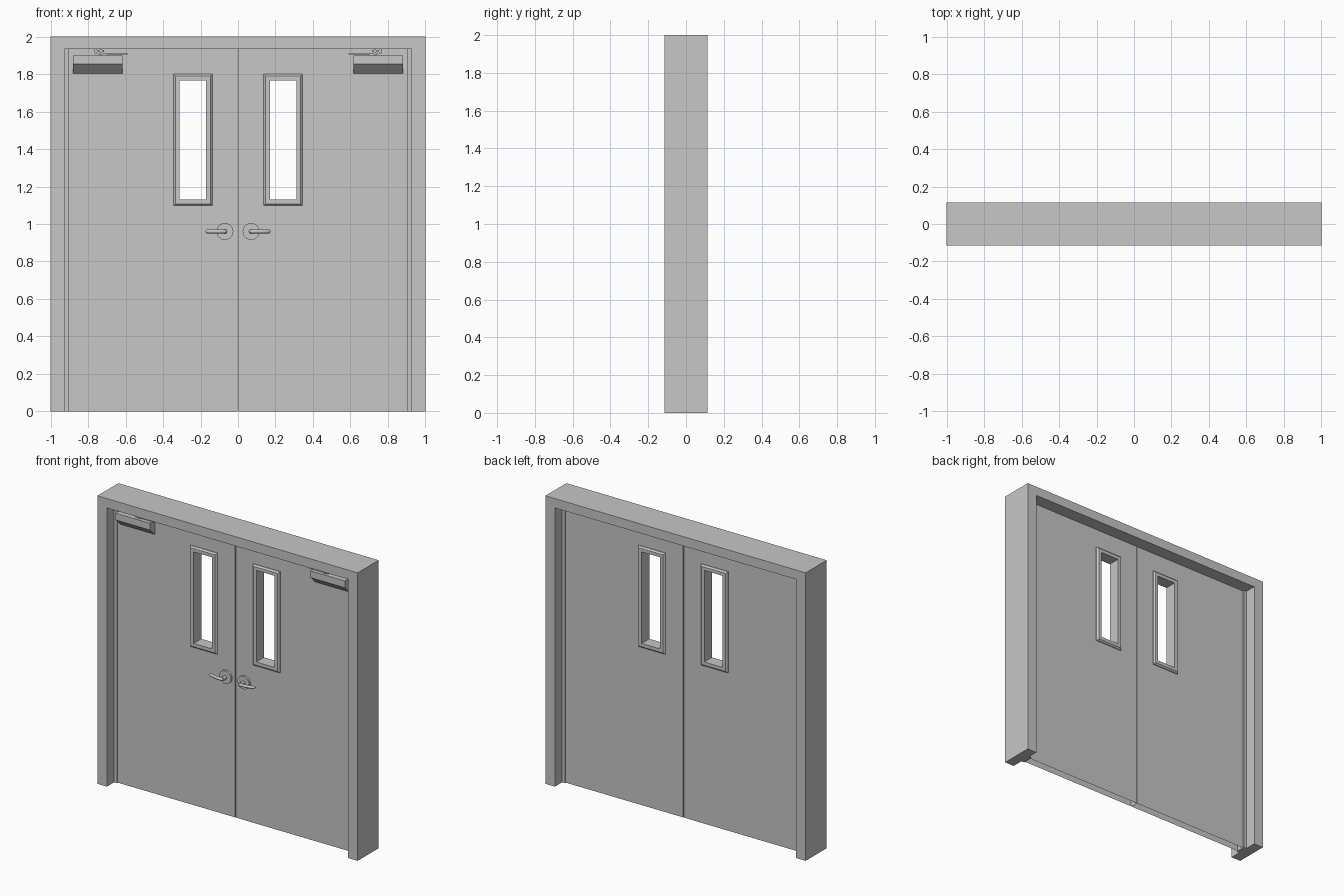
import bpy, bmesh, math
from mathutils import Vector

cube = bpy.data.objects.get("Cube")
if cube:
    bpy.data.objects.remove(cube)

grey = bpy.data.materials.new("painted_grey")
grey.use_nodes = True
grey.diffuse_color = (0.57, 0.57, 0.57, 1)
grey.node_tree.nodes["Principled BSDF"].inputs["Base Color"].default_value = (0.57, 0.57, 0.57, 1)

DEPTH = 0.115      # half depth of the frame
LEAF = 0.027       # half thickness of a leaf
HEAD = 1.935       # underside of the frame head
SIDES = (("left", 1), ("right", -1))


def finish(name, bm, smooth=False):
    bmesh.ops.recalc_face_normals(bm, faces=bm.faces)
    mesh = bpy.data.meshes.new(name)
    bm.to_mesh(mesh)
    bm.free()
    mesh.materials.append(grey)
    ob = bpy.data.objects.new(name, mesh)
    bpy.context.collection.objects.link(ob)
    if smooth:
        bpy.ops.object.select_all(action="DESELECT")
        ob.select_set(True)
        bpy.context.view_layer.objects.active = ob
        bpy.ops.object.shade_smooth_by_angle(angle=math.radians(35))
    return ob


def extrude(name, points, offset, smooth=False):
    """Extrude a flat outline along an offset vector."""
    bm = bmesh.new()
    face = bm.faces.new([bm.verts.new(p) for p in points])
    out = bmesh.ops.extrude_face_region(bm, geom=[face], use_keep_orig=True)
    moved = [v for v in out["geom"] if isinstance(v, bmesh.types.BMVert)]
    bmesh.ops.translate(bm, vec=Vector(offset), verts=moved)
    return finish(name, bm, smooth)


def box(name, s, x, y, z):
    pts = [(s * x[0], y[0], z[0]), (s * x[1], y[0], z[0]),
           (s * x[1], y[0], z[1]), (s * x[0], y[0], z[1])]
    return extrude(name, pts, (0, y[1] - y[0], 0))


def ring_loft(name, s, rings, open_bottom=None):
    """Closed loft through rectangles given as (x0, x1, z0, z1, y)."""
    bm = bmesh.new()
    loops = [[bm.verts.new((s * x, y, z)) for x, z in ((a, c), (b, c), (b, d), (a, d))]
             for a, b, c, d, y in rings]
    for i, lo in enumerate(loops):
        nxt = loops[(i + 1) % len(loops)]
        for k in range(4):
            if not (k == 0 and i == open_bottom):
                j = (k + 1) % 4
                bm.faces.new((lo[k], lo[j], nxt[j], nxt[k]))
    return finish(name, bm)


def disc(name, x, z, radius, y0, y1, n=32):
    pts = [(x + radius * math.cos(2 * math.pi * i / n), y0,
            z + radius * math.sin(2 * math.pi * i / n)) for i in range(n)]
    return extrude(name, pts, (0, y1 - y0, 0), True)


# Frame: one inverted U through the wall depth
u = [(-1, 0), (-0.927, 0), (-0.927, HEAD), (0.927, HEAD), (0.927, 0), (1, 0), (1, 2), (-1, 2)]
extrude("frame", [(x, -DEPTH, z) for x, z in u], (0, 2 * DEPTH, 0))

for side, s in SIDES:
    # Stop strip on the jamb
    box(side + "_jamb_stop", s, (0.905, 0.93), (-0.036, 0.036), (0, HEAD))

    # Hollow leaf with a window opening, open underneath
    outer = (0.0025, 0.906, 0, HEAD - 0.002)
    hole = (0.165, 0.325, 1.13, 1.775)
    ring_loft(side + "_leaf", s, [outer + (LEAF,), outer + (-LEAF,),
                                  hole + (-LEAF,), hole + (LEAF,)], open_bottom=0)

    # Bevelled window trim lining the opening on both faces
    def trim(inset, y):
        return (0.137 + inset, 0.344 - inset, 1.098 + inset, 1.8 - inset, y)
    ring_loft(side + "_window_trim", s, [
        trim(0, LEAF), trim(0, -LEAF), trim(0, -0.032), trim(0.01, -0.042),
        trim(0.033, -0.042), trim(0.033, 0.042), trim(0.01, 0.042), trim(0, 0.032)])

    # Closer body with a sloping underside
    profile = [(-LEAF, 1.9), (-0.085, 1.9), (-0.085, 1.853), (-0.033, 1.803), (-LEAF, 1.803)]
    extrude(side + "_closer_body", [(s * 0.617, y, z) for y, z in profile], (s * 0.263, 0, 0))

    # Closer arm, pivots and head bracket
    box(side + "_closer_arm", s, (0.59, 0.745), (-0.066, -0.046), (1.904, 1.913))
    box(side + "_closer_spindle", s, (0.7, 0.73), (-0.068, -0.044), (1.9, 1.906))
    box(side + "_closer_link", s, (0.715, 0.77), (-0.066, -0.046), (1.919, 1.928))
    for x in (0.725, 0.753):
        box(side + "_closer_pivot", s, (x, x + 0.012), (-0.062, -0.05), (1.91, HEAD))

    # Lever handle: rose, neck and a rounded grip swept toward the leaf
    disc(side + "_lever_rose", s * 0.07, 0.96, 0.045, -LEAF, -0.042)
    disc(side + "_lever_neck", s * 0.07, 0.96, 0.013, -0.04, -0.075)
    curve = bpy.data.curves.new(side + "_lever_grip", "CURVE")
    curve.dimensions = "3D"
    curve.bevel_depth = 0.01
    curve.bevel_resolution = 3
    curve.use_fill_caps = True
    path = [(0.06, -0.078, 0.5), (0.066, -0.078, 1), (0.11, -0.076, 1),
            (0.14, -0.07, 1), (0.166, -0.062, 1), (0.173, -0.06, 0.5)]
    spline = curve.splines.new("POLY")
    spline.points.add(len(path) - 1)
    for point, (x, y, r) in zip(spline.points, path):
        point.co = (s * x, y, 0.96, 1)
        point.radius = r
    curve.materials.append(grey)
    grip = bpy.data.objects.new(side + "_lever_grip", curve)
    bpy.context.collection.objects.link(grip)
